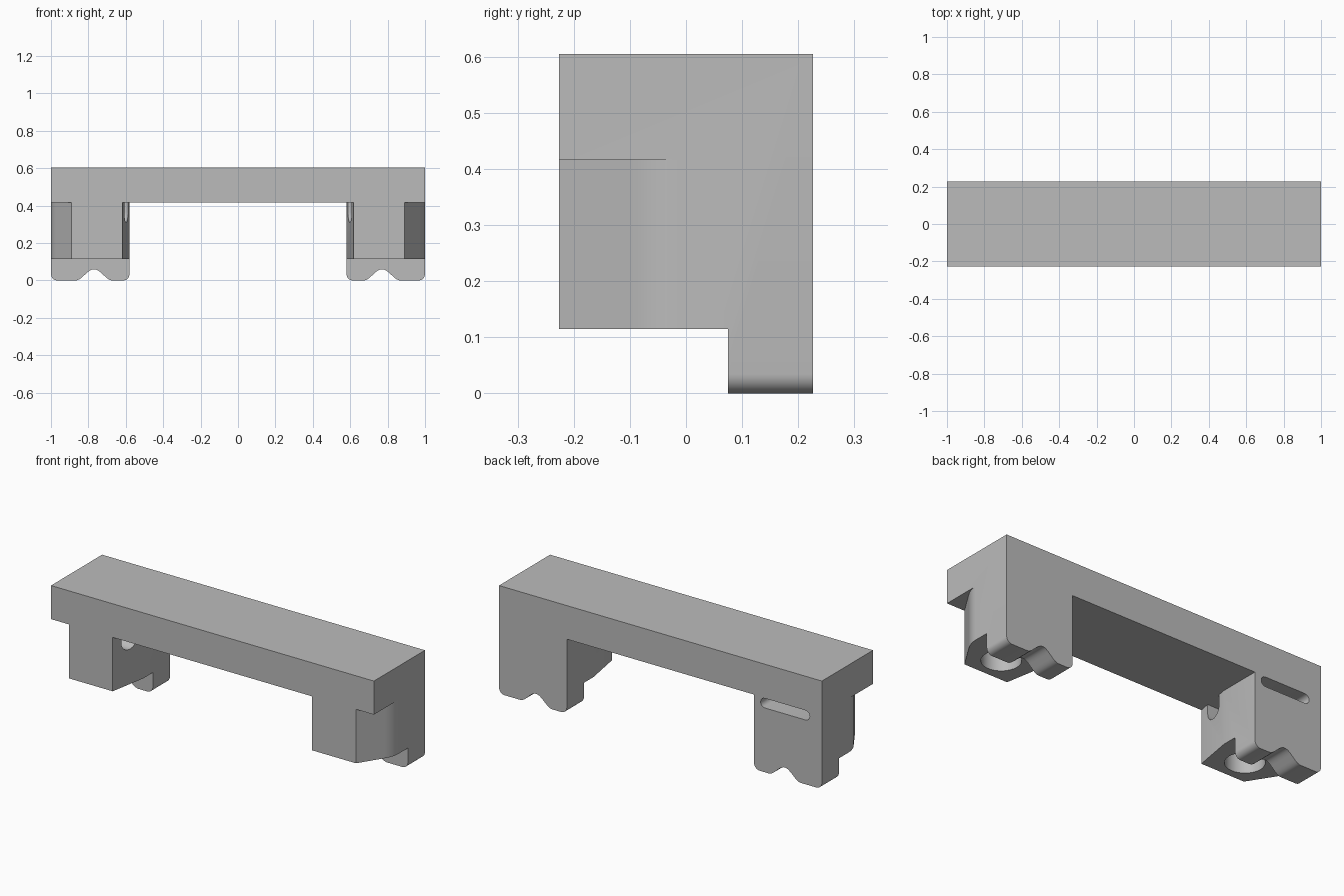
import bpy, bmesh, math
from mathutils import Vector

cube = bpy.data.objects.get("Cube")
if cube:
    bpy.data.objects.remove(cube, do_unlink=True)

grey = bpy.data.materials.new("plain_grey")
grey.use_nodes = True
grey.diffuse_color = (0.5, 0.5, 0.5, 1)
grey.node_tree.nodes["Principled BSDF"].inputs["Base Color"].default_value = (0.5, 0.5, 0.5, 1)


def prism(name, outline, lo, hi, axis):
    """Extrude a 2D outline between lo and hi along x, y or z."""
    place = {"x": lambda a, b, d: (d, a, b),
             "y": lambda a, b, d: (a, d, b),
             "z": lambda a, b, d: (a, b, d)}[axis]
    bm = bmesh.new()
    face = bm.faces.new([bm.verts.new(place(a, b, lo)) for a, b in outline])
    new = bmesh.ops.extrude_face_region(bm, geom=[face])["geom"]
    shift = Vector(place(0, 0, hi - lo))
    bmesh.ops.translate(bm, vec=shift, verts=[v for v in new if isinstance(v, bmesh.types.BMVert)])
    bmesh.ops.recalc_face_normals(bm, faces=bm.faces)
    mesh = bpy.data.meshes.new(name)
    bm.to_mesh(mesh)
    bm.free()
    mesh.materials.append(grey)
    obj = bpy.data.objects.new(name, mesh)
    bpy.context.collection.objects.link(obj)
    return obj


def arc(cx, cy, r, start, end, n=8):
    angles = [math.radians(start + (end - start) * i / n) for i in range(n + 1)]
    return [(cx + r * math.cos(t), cy + r * math.sin(t)) for t in angles]


def combine(target, tool, operation):
    """Boolean the tool into the target, then discard the tool."""
    mod = target.modifiers.new("combine", "BOOLEAN")
    mod.operation, mod.solver, mod.object = operation, "EXACT", tool
    bpy.context.view_layer.objects.active = target
    bpy.ops.object.modifier_apply(modifier=mod.name)
    bpy.data.objects.remove(tool, do_unlink=True)


BACK, FRONT, TOP, UNDER, STEP = 0.226, -0.226, 0.605, 0.417, 0.115
INNER, OUTER, FOOT_Y = 0.58, 1.0, 0.075

# Rear frame: beam and both feet as one profile, with a rounded arch under each foot
r = 0.035
arch = [(0.77 + 0.1 * t / 10, 0.03 * (1 + math.cos(math.pi * t / 10))) for t in range(-10, 11)]
foot = ([(INNER, UNDER)] + arc(INNER + r, r, r, 180, 270) + arch
        + arc(OUTER - r, r, r, 270, 360) + [(OUTER, TOP)])
body = prism("bridge_stand", foot + [(-x, z) for x, z in reversed(foot)], FOOT_Y, BACK, "y")

# Front half of the beam
beam = [(-OUTER, UNDER), (OUTER, UNDER), (OUTER, TOP), (-OUTER, TOP)]
combine(body, prism("front_beam", beam, FRONT, FOOT_Y, "y"), "UNION")

# Tapered leg blocks: slanted outer side blending into the end, slight inner taper
p0, p1, p2 = Vector((0.972, -0.095)), Vector((1.0, -0.052)), Vector((1.0, -0.01))
blend = [tuple(p0 * (1 - t) ** 2 + p1 * 2 * t * (1 - t) + p2 * t * t)
         for t in (i / 8 for i in range(9))]
footprint = ([(INNER, FOOT_Y), (INNER, -0.01), (0.618, FRONT), (0.889, FRONT)]
             + blend + [(OUTER, FOOT_Y)])
for s in (1, -1):
    leg = prism("leg_block", [(s * x, y) for x, y in footprint], STEP, UNDER, "z")
    combine(body, leg, "UNION")

for s in (1, -1):
    # Round socket in the underside of each leg block
    socket = prism("socket_cutter", arc(s * 0.775, -0.083, 0.1, 0, 348.75, 31), STEP - 0.05, 0.3, "z")
    combine(body, socket, "DIFFERENCE")
    # Rounded notch high on each inner side
    notch = [(-0.165, UNDER)] + arc(-0.11, 0.365, 0.055, 180, 360, 12) + [(-0.055, UNDER)]
    ends = sorted((s * 0.5, s * 0.69))
    combine(body, prism("notch_cutter", notch, *ends, "x"), "DIFFERENCE")

# Long rounded slot in the back of the right leg
slot = arc(-0.898, 0.387, 0.027, 90, 270) + arc(-0.647, 0.387, 0.027, -90, 90)
combine(body, prism("slot_cutter", slot, 0.1, BACK + 0.1, "y"), "DIFFERENCE")

# Tidy flat areas and shade the curves smoothly
bm = bmesh.new()
bm.from_mesh(body.data)
bmesh.ops.remove_doubles(bm, verts=bm.verts, dist=0.0002)
bmesh.ops.dissolve_limit(bm, angle_limit=0.01, verts=bm.verts, edges=bm.edges)
bm.to_mesh(body.data)
bm.free()
bpy.ops.object.select_all(action="DESELECT")
body.select_set(True)
bpy.context.view_layer.objects.active = body
bpy.ops.object.shade_smooth_by_angle(angle=math.radians(25))
